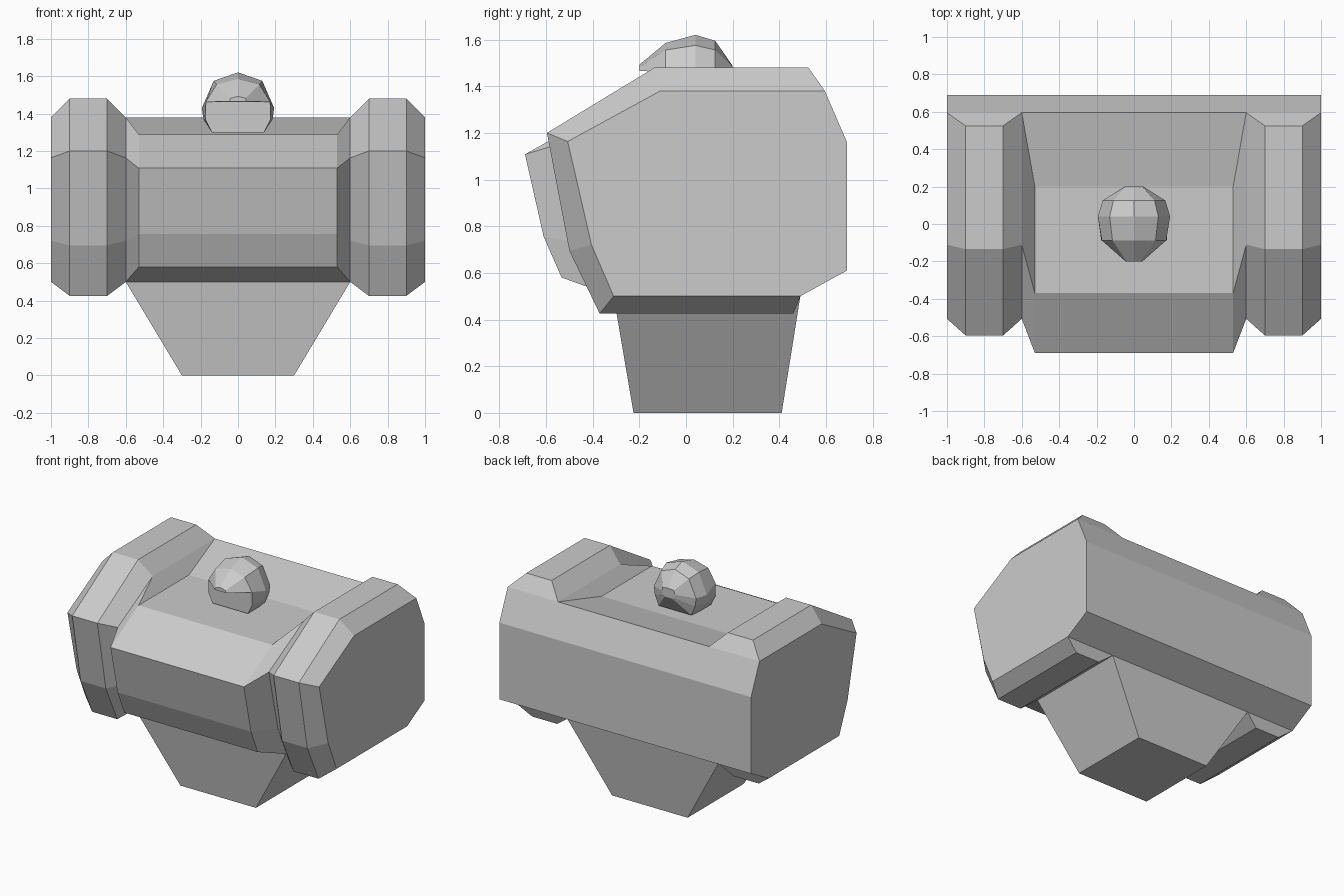
import bpy, bmesh

if "Cube" in bpy.data.objects:
    bpy.data.objects.remove(bpy.data.objects["Cube"])

# Side profiles as (y, z), running bottom-back -> front -> top-back
SIDE = [(.49, .50), (-.31, .50), (-.405, .72), (-.507, 1.163), (-.11, 1.38), (.595, 1.38)]
BACK = [(.595, 1.38), (.69, 1.16), (.69, .61), (.49, .50)]
BAND = [(.46, .425), (-.37, .425), (-.50, .695), (-.596, 1.20), (-.135, 1.48), (.525, 1.48)]
MIDDLE = [(-.533, .58), (-.61, .755), (-.69, 1.108), (-.37, 1.288), (.20, 1.288)]


def face(bm, pts):
    bm.faces.new([bm.verts.new(p) for p in pts])


def loft(bm, rings, closed=False):
    for a, b in zip(rings, rings[1:]):
        n = len(a)
        for i in range(n if closed else n - 1):
            j = (i + 1) % n
            face(bm, [a[i], a[j], b[j], b[i]])


def at_x(profile, x):
    return [(x, y, z) for y, z in profile]


def raised_panel(bm, base, top, x0, x1, inset):
    """Swept strip between x0 and x1 whose faces are inset and pushed outwards."""
    rings = [at_x(base, x0), at_x(top, x0 + inset), at_x(top, x1 - inset), at_x(base, x1)]
    loft(bm, rings)
    face(bm, [r[0] for r in rings])
    face(bm, [r[-1] for r in rings])


def finish(bm, name):
    bmesh.ops.remove_doubles(bm, verts=bm.verts, dist=.0005)
    bmesh.ops.recalc_face_normals(bm, faces=bm.faces)
    mesh = bpy.data.meshes.new(name)
    bm.to_mesh(mesh)
    bm.free()
    ob = bpy.data.objects.new(name, mesh)
    bpy.context.collection.objects.link(ob)
    return ob


# Body: two end bands, bulging middle, flat back and end caps
bm = bmesh.new()
for x0, x1 in ((-1, -.6), (.6, 1)):
    raised_panel(bm, SIDE, BAND, x0, x1, .1)
raised_panel(bm, SIDE[1:], MIDDLE, -.6, .6, .07)
loft(bm, [at_x(BACK, x) for x in (-1, -.6, .6, 1)])
for x in (-1, 1):
    face(bm, at_x(SIDE + BACK[1:-1], x))

# Tapered foot, grown out of the underside
foot_top = [(-.6, -.31, .5), (.6, -.31, .5), (.6, .49, .5), (-.6, .49, .5)]
foot_low = [(-.3, -.225, 0), (.3, -.225, 0), (.3, .41, 0), (-.3, .41, 0)]
loft(bm, [foot_top, foot_low], closed=True)
face(bm, foot_low)
finish(bm, "body")


# Knob: faceted arch sections along y
def arch(y, half):
    left = [(-x, y, z) for x, z in half]
    right = [(x, y, z) for x, z in reversed(half[:-1])]
    return left + right


knob = [
    arch(-.088, [(.14, 1.3), (.175, 1.37), (.172, 1.462), (.115, 1.555), (0, 1.585)]),
    arch(.04, [(.14, 1.3), (.185, 1.37), (.193, 1.43), (.13, 1.575), (0, 1.62)]),
    arch(.125, [(.13, 1.3), (.16, 1.37), (.168, 1.43), (.11, 1.555), (0, 1.595)]),
    arch(.2, [(.03, 1.42), (.045, 1.43), (.05, 1.455), (.045, 1.483), (0, 1.487)]),
]
bm = bmesh.new()
loft(bm, knob, closed=True)
face(bm, knob[-1])
face(bm, knob[0][:3] + knob[0][6:])

# Overhanging front lip of the knob
tip = arch(-.2, [(.045, 1.465), (.04, 1.482), (0, 1.492)])
loft(bm, [knob[0][2:7], tip], closed=True)
face(bm, tip)
finish(bm, "knob")
